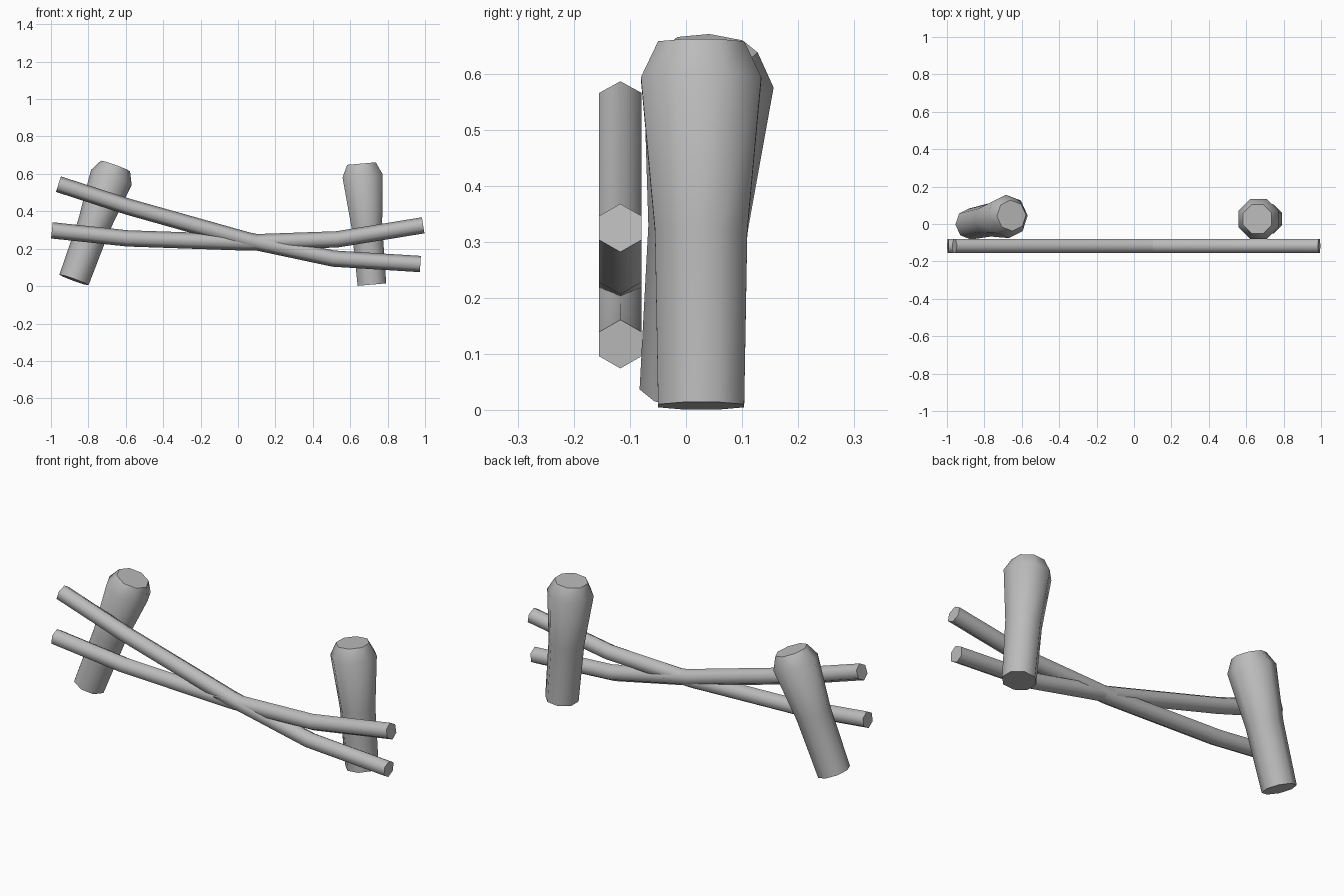
import bpy, bmesh, math
from mathutils import Vector, Matrix

cube = bpy.data.objects.get("Cube")
if cube:
    bpy.data.objects.remove(cube, do_unlink=True)

GREY = (0.5, 0.5, 0.5, 1.0)
grey = bpy.data.materials.new("plain grey")
grey.use_nodes = True
grey.diffuse_color = GREY
grey.node_tree.nodes["Principled BSDF"].inputs["Base Color"].default_value = GREY


def loft(name, rings):
    """Skin a tube through equal rings of points and cap both ends."""
    bm = bmesh.new()
    loops = [[bm.verts.new(p) for p in ring] for ring in rings]
    for a, b in zip(loops, loops[1:]):
        for i in range(len(a)):
            j = (i + 1) % len(a)
            bm.faces.new((a[i], a[j], b[j], b[i]))
    bm.faces.new(loops[0][::-1])
    bm.faces.new(loops[-1])
    bmesh.ops.recalc_face_normals(bm, faces=bm.faces)
    mesh = bpy.data.meshes.new(name)
    bm.to_mesh(mesh)
    bm.free()
    mesh.materials.append(grey)
    obj = bpy.data.objects.new(name, mesh)
    bpy.context.collection.objects.link(obj)
    bpy.ops.object.select_all(action="DESELECT")
    obj.select_set(True)
    bpy.context.view_layer.objects.active = obj
    bpy.ops.object.shade_smooth_by_angle(angle=math.radians(50 if "post" in name else 61))
    # keep the end caps flat with crisp rims
    for face in mesh.polygons:
        if len(face.vertices) > 4:
            face.use_smooth = False
    return obj


def post(name, bottom, top, roll):
    """Eight-sided post, flared to a shoulder, standing along a leaning axis."""
    bottom, top = Vector(bottom), Vector(top)
    axis = top - bottom
    turn = Vector((0, 0, 1)).rotation_difference(axis).to_matrix()
    profile = [(0, 0.083), (0.48, 0.089), (0.9, 0.116), (1, 0.083)]
    rings = []
    for t, r in profile:
        ring = []
        for i in range(8):
            a = math.radians(roll) + math.tau * i / 8
            ring.append(bottom + axis * t + turn @ Vector((r * math.cos(a), r * math.sin(a), 0)))
        rings.append(ring)
    loft(name, rings)


def rail(name, path):
    """Hexagonal rail swept along a bent path in the front plane, with mitred bends."""
    points = [Vector((x, -0.117, z)) for x, z in path]
    rings = []
    for k, p in enumerate(points):
        before = (p - points[max(k - 1, 0)]).normalized()
        after = (points[min(k + 1, len(points) - 1)] - p).normalized()
        tangent = (before + after).normalized()
        up = Vector((-tangent.z, 0, tangent.x))
        ring = []
        for i in range(6):
            a = math.tau * i / 6
            ring.append(p + 0.0435 * (up * math.cos(a) + Vector((0, math.sin(a), 0))))
        rings.append(ring)
    loft(name, rings)


# Leaning posts
post("left_post", (0.716, 0.027, 0.008), (0.66, 0.027, 0.655), 22.5)
post("right_post", (-0.877, 0.0, 0.033), (-0.655, 0.045, 0.642), 3)

# Crossed rails
rail("falling_rail", [(-0.96, 0.545), (-0.59, 0.425), (0.05, 0.245), (0.51, 0.147), (0.975, 0.118)])
rail("sagging_rail", [(-0.995, 0.298), (-0.59, 0.255), (0.05, 0.233), (0.53, 0.25), (0.99, 0.325)])
